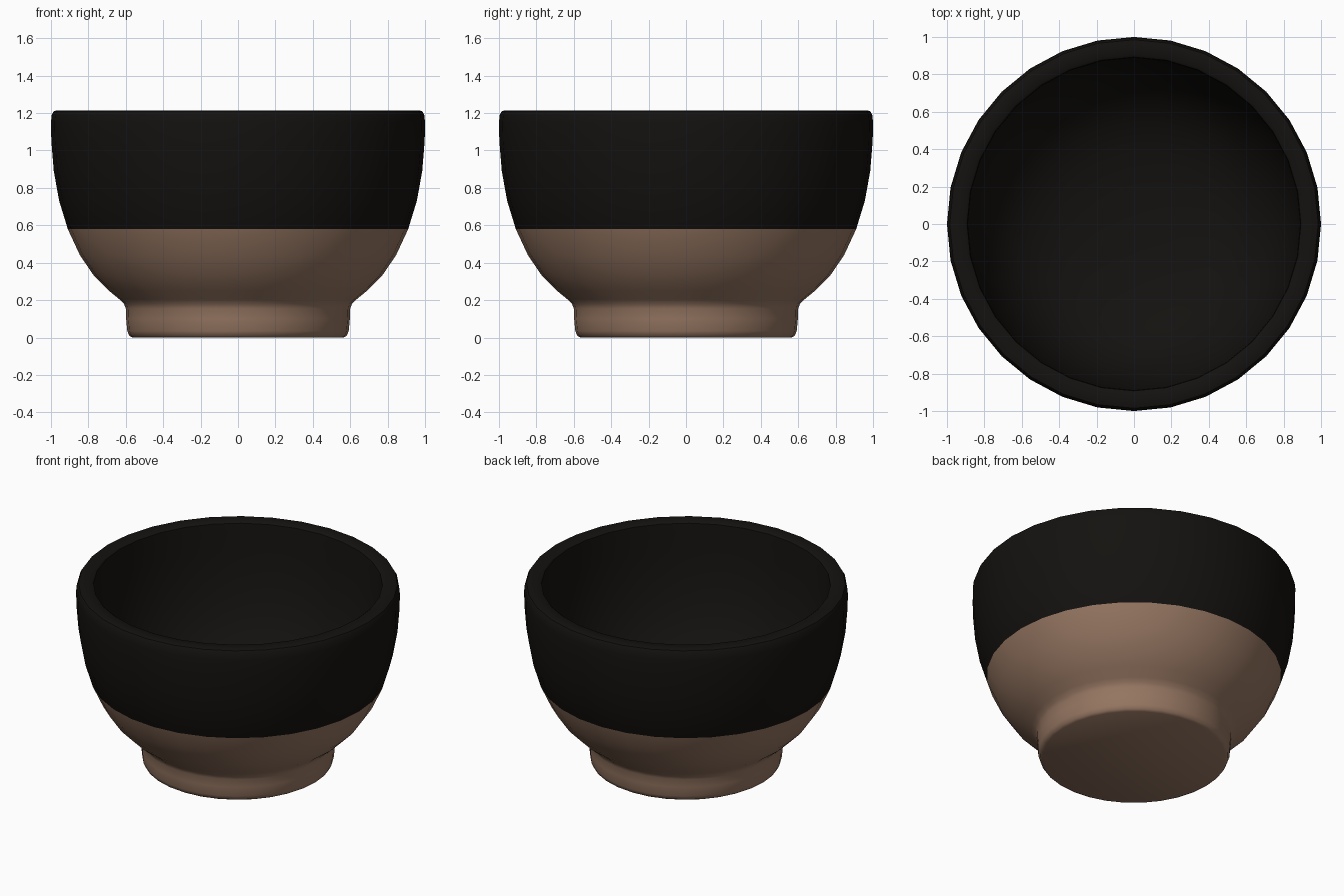
import bpy, bmesh, math

if "Cube" in bpy.data.objects:
    bpy.data.objects.remove(bpy.data.objects["Cube"])

SIDES = 32
SEAM = 0.58

# Profile (radius, height): underside, foot, outer wall, rim, inside
outer = [(0, 0), (0.565, 0), (0.582, 0.01), (0.592, 0.035), (0.598, 0.10),
         (0.60, 0.155), (0.61, 0.18), (0.635, 0.205), (0.69, 0.25),
         (0.77, 0.33), (0.845, 0.44), (0.91, SEAM), (0.956, 0.73),
         (0.985, 0.89), (0.998, 1.05), (1.0, 1.15), (0.996, 1.19),
         (0.985, 1.21), (0.965, 1.215)]
inner = [(0.905, 1.215), (0.892, 1.205), (0.888, 1.15), (0.882, 1.02),
         (0.868, 0.88), (0.84, 0.74), (0.80, 0.61), (0.74, 0.49),
         (0.66, 0.39), (0.55, 0.31), (0.40, 0.25), (0.20, 0.22), (0, 0.21)]
profile = outer + inner


def material(name, rgb):
    mat = bpy.data.materials.new(name)
    mat.diffuse_color = (*rgb, 1)
    mat.use_nodes = True
    mat.node_tree.nodes["Principled BSDF"].inputs["Base Color"].default_value = mat.diffuse_color
    return mat


def ring(bm, r, z):
    if r == 0:
        return [bm.verts.new((0, 0, z))] * SIDES
    return [bm.verts.new((r * math.cos(a), r * math.sin(a), z))
            for a in (2 * math.pi * i / SIDES for i in range(SIDES))]


# Lathe the profile; raw clay below the seam, dark glaze above and inside
bm = bmesh.new()
rings = [ring(bm, r, z) for r, z in profile]
seam_index = profile.index((0.91, SEAM))
for k in range(len(rings) - 1):
    lo, hi = rings[k], rings[k + 1]
    for i in range(SIDES):
        j = (i + 1) % SIDES
        corners = list(dict.fromkeys([lo[i], lo[j], hi[j], hi[i]]))
        face = bm.faces.new(corners)
        face.material_index = 0 if k < seam_index else 1
bmesh.ops.recalc_face_normals(bm, faces=bm.faces)

mesh = bpy.data.meshes.new("bowl")
bm.to_mesh(mesh)
bm.free()
mesh.materials.append(material("clay", (0.30, 0.18, 0.12)))
mesh.materials.append(material("dark_glaze", (0.007, 0.006, 0.005)))
bowl = bpy.data.objects.new("bowl", mesh)
bpy.context.collection.objects.link(bowl)

# Smooth shading
bpy.context.view_layer.objects.active = bowl
bowl.select_set(True)
bpy.ops.object.shade_smooth_by_angle(angle=math.radians(40))
